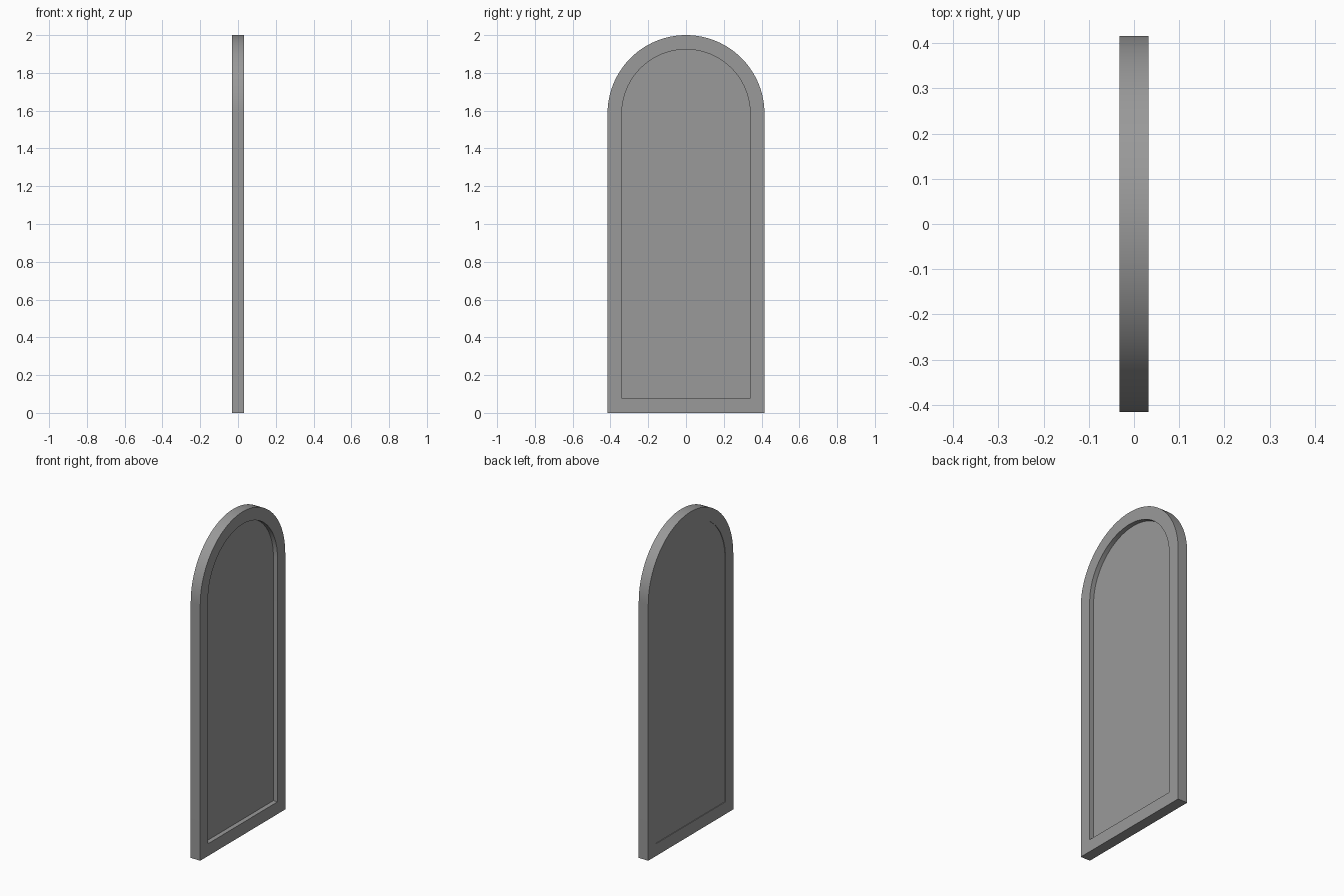
import bpy, bmesh, math

if "Cube" in bpy.data.objects:
    bpy.data.objects.remove(bpy.data.objects["Cube"])

HALF_W, HALF_T, BORDER, HEIGHT = 0.4155, 0.0325, 0.076, 2.0
SPRING = HEIGHT - HALF_W      # height where the arch begins
SEGS = 64

grey = bpy.data.materials.new("dark_grey")
grey.diffuse_color = (0.32, 0.32, 0.32, 1)
grey.use_nodes = True
grey.node_tree.nodes["Principled BSDF"].inputs["Base Color"].default_value = grey.diffuse_color


def arch(inset):
    """Arched outline in (y, z), inset from the outer edge."""
    r = HALF_W - inset
    pts = [(-r, inset), (r, inset)]
    for i in range(SEGS + 1):
        a = math.pi * i / SEGS
        pts.append((r * math.cos(a), SPRING + r * math.sin(a)))
    return pts


def finish(name, bm):
    bmesh.ops.recalc_face_normals(bm, faces=bm.faces[:])
    mesh = bpy.data.meshes.new(name)
    bm.to_mesh(mesh)
    bm.free()
    mesh.materials.append(grey)
    obj = bpy.data.objects.new(name, mesh)
    bpy.context.collection.objects.link(obj)
    bpy.ops.object.select_all(action='DESELECT')
    obj.select_set(True)
    bpy.context.view_layer.objects.active = obj
    bpy.ops.object.shade_smooth_by_angle(angle=math.radians(30))
    return obj


def ring(bm, pts, x):
    return [bm.verts.new((x, y, z)) for y, z in pts]


def bridge(bm, a, b):
    n = len(a)
    for i in range(n):
        j = (i + 1) % n
        bm.faces.new((a[i], a[j], b[j], b[i]))


# Frame: rectangular section swept around the arch
bm = bmesh.new()
outer, inner = arch(0), arch(BORDER)
loops = [ring(bm, outer, -HALF_T), ring(bm, outer, HALF_T),
         ring(bm, inner, HALF_T), ring(bm, inner, -HALF_T)]
for k in range(4):
    bridge(bm, loops[k], loops[(k + 1) % 4])
finish("arched_frame", bm)

# Panel: recessed deeply at the front, slightly at the back
bm = bmesh.new()
back = ring(bm, inner, -HALF_T + 0.004)
front = ring(bm, inner, HALF_T - 0.028)
bridge(bm, back, front)
bm.faces.new(back)
bm.faces.new(front)
finish("inset_panel", bm)
